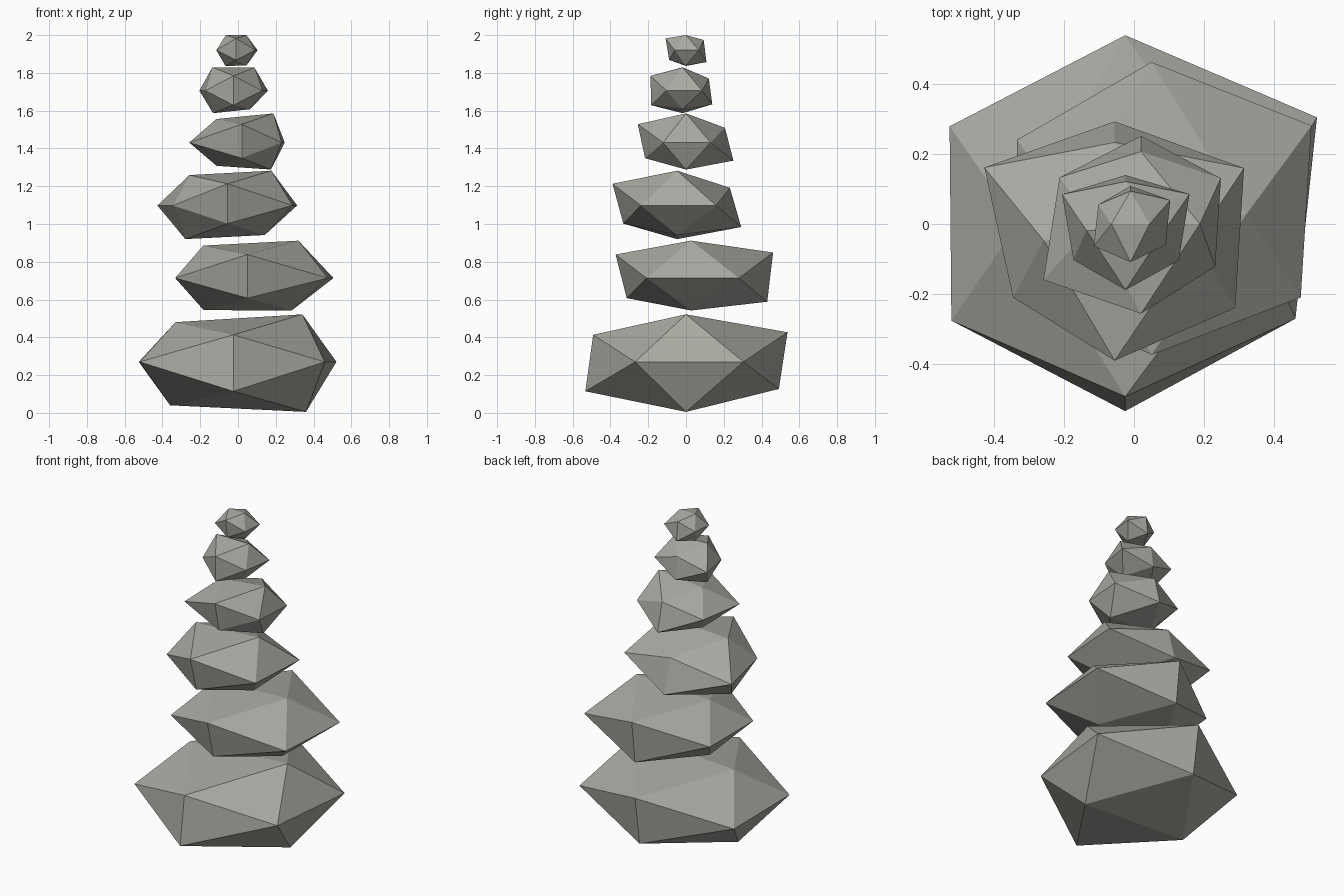
import bpy
import bmesh
from mathutils import Vector

# Remove the default cube
default_cube = bpy.data.objects.get("Cube")
if default_cube:
    bpy.data.objects.remove(default_cube, do_unlink=True)

# One warm grey stone material
stone_grey = bpy.data.materials.new("stone_grey")
stone_grey.use_nodes = True
stone_colour = (0.40, 0.39, 0.355, 1.0)
stone_grey.diffuse_color = stone_colour
stone_grey.node_tree.nodes["Principled BSDF"].inputs["Base Color"].default_value = stone_colour

SHORT, LONG = 0.5257, 0.8507  # corner offsets of a unit icosahedron


def icosahedron_corners():
    """Four corners in each of the three planes: top/bottom, front/back, sides."""
    corners = []
    for z in (LONG, -LONG):
        for x in (-SHORT, SHORT):
            corners.append(Vector((x, 0, z)))
    for y in (-LONG, LONG):
        for z in (SHORT, -SHORT):
            corners.append(Vector((0, y, z)))
    for x in (-LONG, LONG):
        for y in (-SHORT, SHORT):
            corners.append(Vector((x, y, 0)))
    return corners


def make_stone(name, centre, size, bulges):
    """Flat-shaded stone: an icosahedron whose corners are pushed out by percent."""
    bm = bmesh.new()
    verts = [bm.verts.new(corner) for corner in icosahedron_corners()]
    bmesh.ops.convex_hull(bm, input=verts)
    for vert, bulge in zip(verts, bulges):
        vert.co = Vector([c * s * bulge / 100 for c, s in zip(vert.co, size)])
    bmesh.ops.recalc_face_normals(bm, faces=bm.faces[:])
    mesh = bpy.data.meshes.new(name)
    bm.to_mesh(mesh)
    bm.free()
    mesh.materials.append(stone_grey)
    stone = bpy.data.objects.new(name, mesh)
    stone.location = centre
    bpy.context.collection.objects.link(stone)
    return stone


# The stack, from the ground up
make_stone("base_stone", (-.025, 0, .27), (.6, .54, .255),
           (97, 116, 106, 122, 107, 116, 117, 107, 97, 98, 95, 107))
make_stone("second_stone", (.05, .027, .714), (.45, .405, .204),
           (99, 114, 98, 99, 116, 99, 126, 117, 100, 100, 111, 119))
make_stone("third_stone", (-.055, -.047, 1.098), (.37, .335, .182),
           (104, 119, 115, 101, 120, 100, 98, 119, 92, 118, 109, 117))
make_stone("fourth_stone", (.02, 0, 1.431), (.27, .25, .154),
           (95, 118, 94, 109, 120, 102, 97, 118, 121, 101, 92, 99))
make_stone("fifth_stone", (-.024, -.018, 1.706), (.18, .165, .123),
           (118, 117, 114, 94, 121, 119, 99, 112, 97, 118, 99, 119))
make_stone("top_stone", (-.01, 0, 1.92), (.11, .107, .1),
           (94, 94, 98, 95, 119, 98, 103, 119, 112, 98, 107, 121))
